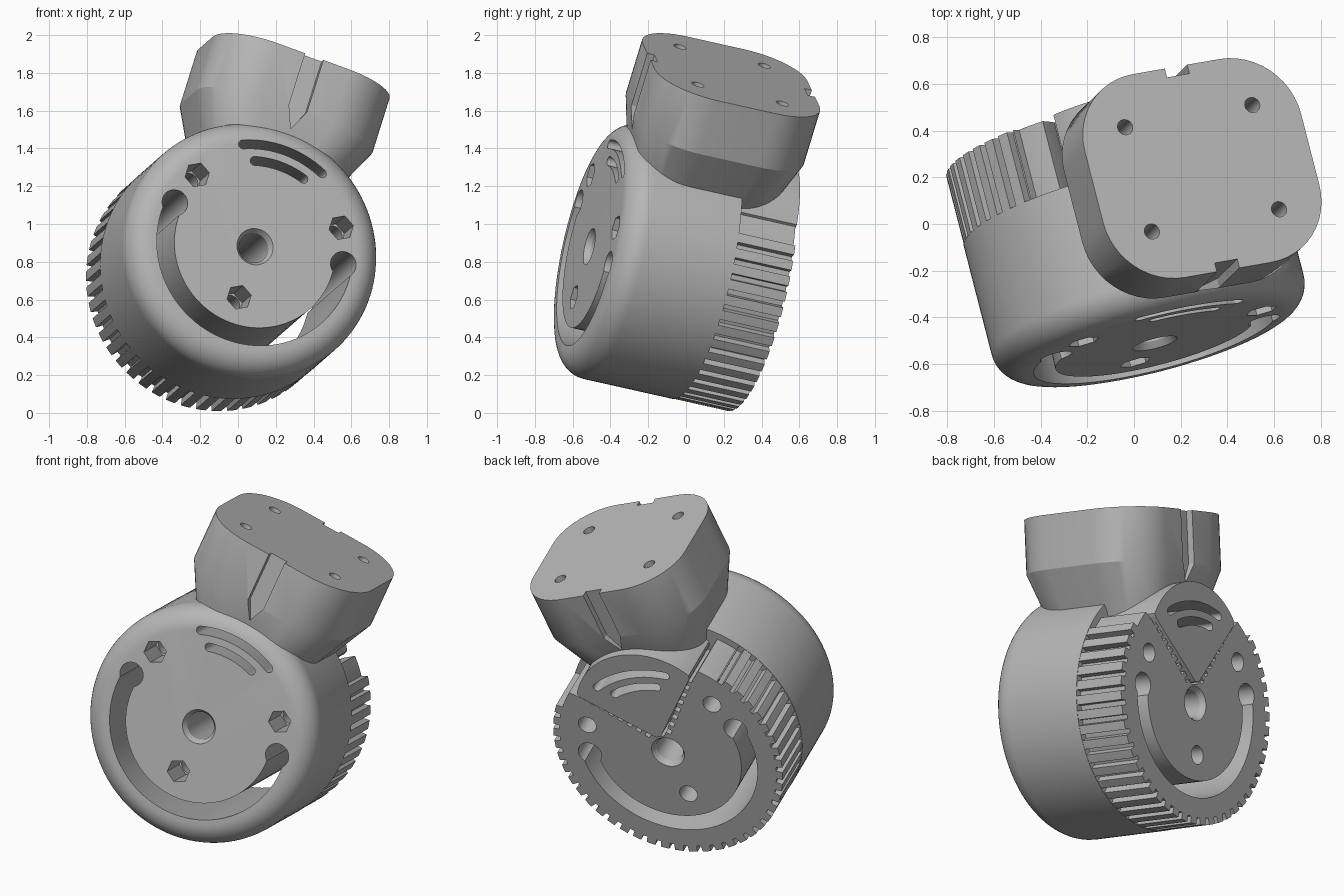
import bpy, bmesh, math
from mathutils import Matrix, Vector

if "Cube" in bpy.data.objects:
    bpy.data.objects.remove(bpy.data.objects["Cube"])

# Tilted local frame: side, back (along the hub axis), up (towards the head)
side = Vector((0.927, 0.162, -0.34)).normalized()
back = Vector((-0.244, 0.947, -0.212))
back = (back - side * back.dot(side)).normalized()
up = side.cross(back)
FRAME = Matrix((side, back, up)).transposed().to_4x4()
FRAME.translation = (0.09, -0.512, 0.88)

R = 0.69        # hub radius
SPLIT = 0.62    # depth where the teeth begin
REAR = 0.935    # depth of the rear face

grey = bpy.data.materials.new("plain grey")
grey.use_nodes = True
GREY = (0.47, 0.47, 0.47, 1)
grey.diffuse_color = GREY
grey.node_tree.nodes["Principled BSDF"].inputs["Base Color"].default_value = GREY


def loft(name, rings):
    """Closed solid through rings of equal point count, capped at both ends."""
    bm = bmesh.new()
    loops = [[bm.verts.new(p) for p in ring] for ring in rings]
    n = len(loops[0])
    for lo, hi in zip(loops, loops[1:]):
        for i in range(n):
            j = (i + 1) % n
            bm.faces.new((lo[i], lo[j], hi[j], hi[i]))
    bm.faces.new(loops[0])
    bm.faces.new(loops[-1])
    bmesh.ops.recalc_face_normals(bm, faces=bm.faces)
    mesh = bpy.data.meshes.new(name)
    bm.to_mesh(mesh)
    bm.free()
    mesh.materials.append(grey)
    ob = bpy.data.objects.new(name, mesh)
    ob.matrix_world = FRAME
    bpy.context.collection.objects.link(ob)
    return ob


def polar(r, deg):
    t = math.radians(deg)
    return (r * math.sin(t), r * math.cos(t))


def circle(r, n=32, at=(0, 0)):
    return [(at[0] + x, at[1] + z) for x, z in (polar(r, 360 * i / n) for i in range(n))]


def prism(name, outline, b0, b1):
    return loft(name, [[(x, b, z) for x, z in outline] for b in (b0, b1)])


def revolve(name, profile, n):
    return loft(name, [[(x, b, z) for x, z in circle(r, n)] for r, b in profile])


def arc(r, start, end, n):
    return [polar(r, start + (end - start) * i / n) for i in range(n + 1)]


def arc_slot(r, half_width, start, end, b0, b1, round_ends):
    """Cutter for a curved slot; round ends follow a half circle."""
    outer = arc(r + half_width, start, end, 48)
    inner = arc(r - half_width, end, start, 48)
    caps = [[], []]
    if round_ends:
        for k, a in enumerate((end, start)):
            cx, cz = polar(r, a)
            for i in range(1, 8):
                x, z = polar(half_width, a + 180 * k + 180 * i / 8)
                caps[k].append((cx + x, cz + z))
    return prism("cutter", outer + caps[0] + inner + caps[1], b0, b1)


def cut(ob, cutters):
    for c in cutters:
        mod = ob.modifiers.new("cut", 'BOOLEAN')
        mod.object = c
        mod.operation = 'DIFFERENCE'
        mod.solver = 'EXACT'
    bpy.context.view_layer.update()
    result = bpy.data.meshes.new_from_object(ob.evaluated_get(bpy.context.evaluated_depsgraph_get()))
    ob.modifiers.clear()
    ob.data = result


# Front housing with a rounded front rim
F = 0.13
rim = [(R - F + F * math.sin(math.radians(a)), F - F * math.cos(math.radians(a)))
       for a in range(0, 91, 9)]
housing = revolve("front_housing", rim + [(R, SPLIT)], 120)

# Rear toothed disc: outline with teeth, smooth shoulders and a serrated V gap
TEETH, FIRST = 36, 52
pitch = (360 - 2 * FIRST) / TEETH
outline = arc(0.65, 41, FIRST - 0.5, 5)
for i in range(TEETH):
    a = FIRST + pitch * i
    outline += [polar(R - 0.002, a), polar(R - 0.002, a + pitch * 0.3), polar(R - 0.002, a + pitch * 0.6),
                polar(R - 0.04, a + pitch * 0.64), polar(R - 0.04, a + pitch * 0.96)]
outline += [polar(R - 0.002, 360 - FIRST)] + arc(0.65, 360.5 - FIRST, 319, 5)
vee = []
along, across = Vector((0.67, 0.742)), Vector((0.742, -0.67))
for i in range(8):
    for t, off in ((0, 0), (0.5, 0), (0.5, 0.03), (1, 0.03)):
        p = Vector((0.0, 0.08)) + along * (0.04 + 0.06 * (i + t)) + across * off
        vee.append((p.x, p.y))
outline += [(-x, z) for x, z in reversed(vee)] + vee
disc = prism("toothed_disc", outline, SPLIT - 0.03, REAR)

# Sector plate filling the V gap
tip = [(0.015, 0.12), (-0.015, 0.12)]
cap = [(x, z + 0.254) for x, z in arc(0.436, -58, 58, 28)]
sector = prism("sector_plate", tip + [(-0.36, 0.46)] + cap + [(0.36, 0.46)], SPLIT - 0.03, REAR + 0.02)


# Mounting head: rounded rectangle, straight above and tapered below
def rounded_rect(hx, hy, r, b, c):
    ring = []
    for q in range(4):
        sx = 1 if q in (0, 3) else -1
        sy = 1 if q < 2 else -1
        for i in range(13):
            t = math.radians(90 * q + 90 * i / 12)
            ring.append((sx * (hx - r) + r * math.cos(t), b + sy * (hy - r) + r * math.sin(t), c))
    return ring


MID = 0.469     # depth of the head centre
TOP = 1.1
head = loft("mounting_head", [rounded_rect(0.36, 0.38, 0.24, MID, 0.5),
                              rounded_rect(0.5, 0.46, 0.3, MID, 0.79),
                              rounded_rect(0.5, 0.46, 0.3, MID, TOP)])

# Cutters running through the hub
END = 1.1
bore = revolve("cutter", [(0.105, -0.01), (0.08, 0.03), (0.08, REAR - 0.03), (0.105, REAR + 0.01)], 40)
slots = [arc_slot(0.555, 0.024, -24, 24, -0.1, END, True),
         arc_slot(0.465, 0.024, -17.5, 17.5, -0.1, END, True)]
groove = [arc_slot(0.488, 0.048, 81, 279, -0.1, END, False)]
groove += [prism("cutter", circle(0.07, 32, polar(0.487, s * 81)), -0.12, END + 0.02) for s in (-1, 1)]
bolts = []
for spot in (polar(0.488, -57.5), polar(0.488, 57.5), (0, -0.292)):
    bolts.append(prism("cutter", circle(0.068, 6, spot), -0.1, 0.2))
    bolts.append(prism("cutter", circle(0.054, 24, spot), 0.1, END))

# Cutters for the head: screw holes and pointed notches front and back
head_cuts = []
for sx in (-1, 1):
    for sy in (-1, 1):
        ring = circle(0.034, 24, (sx * 0.294, MID + sy * 0.236))
        head_cuts.append(loft("cutter", [[(x, y, c) for x, y in ring] for c in (0.85, TOP + 0.1)]))
notch = [(-0.052, TOP + 0.1), (0.052, TOP + 0.1), (0.052, 0.8), (0, 0.69), (-0.052, 0.8)]
for s in (-1, 1):
    head_cuts.append(prism("cutter", notch, MID + s * 0.42, MID + s * 0.6))

cut(housing, [bore] + slots + groove + bolts)
cut(disc, [bore] + groove + bolts)
cut(sector, slots)
cut(head, slots + head_cuts)

for c in [bore] + slots + groove + bolts + head_cuts:
    bpy.data.objects.remove(c)

# Smooth curved walls, crisp edges
for ob in (housing, disc, sector, head):
    for p in ob.data.polygons:
        p.use_smooth = True
    ob.data.set_sharp_from_angle(angle=math.radians(25))
